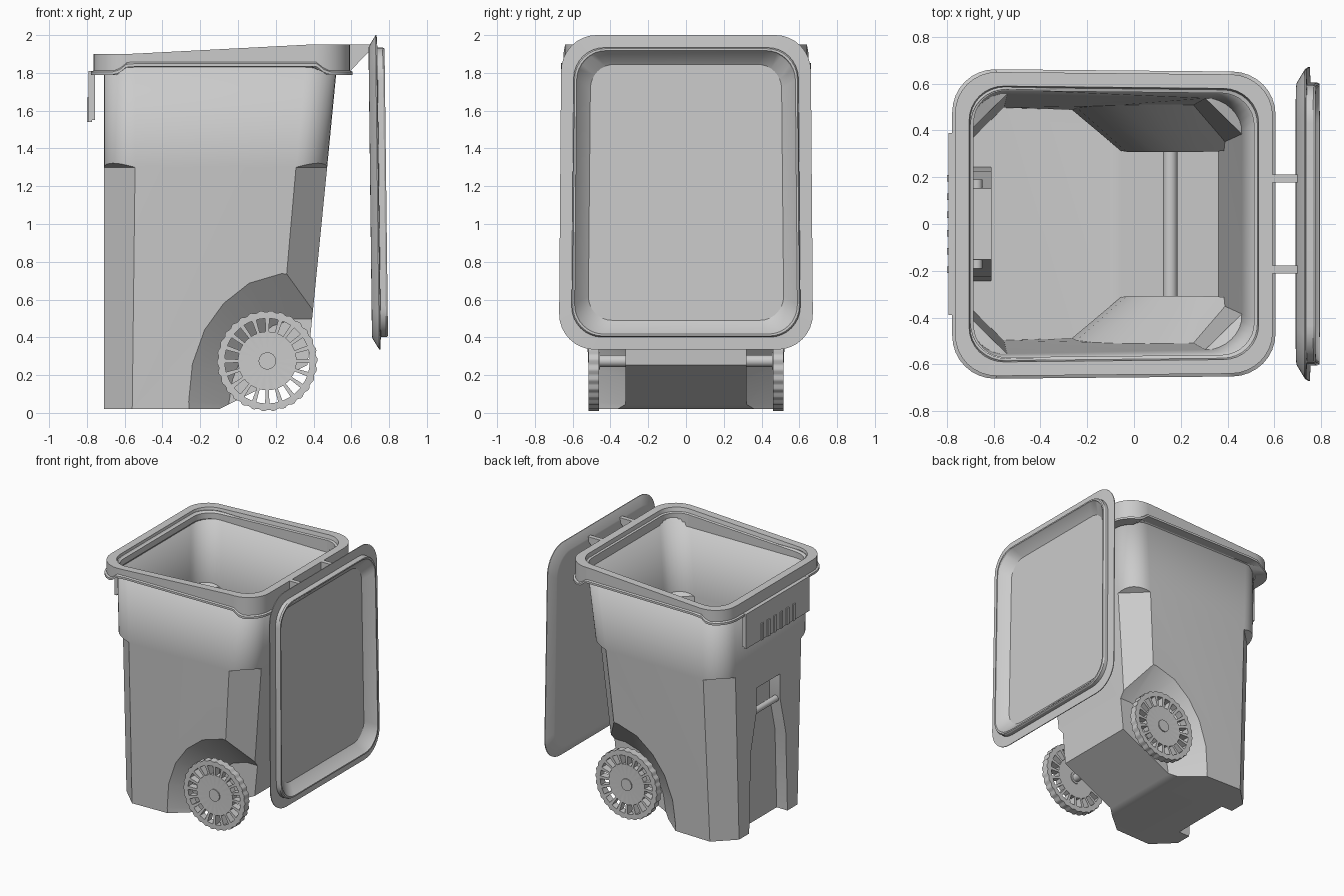
import bpy, bmesh, math
from mathutils import Vector

if "Cube" in bpy.data.objects:
    bpy.data.objects.remove(bpy.data.objects["Cube"])


def finish(bm, name):
    bmesh.ops.remove_doubles(bm, verts=bm.verts, dist=1e-5)
    bmesh.ops.recalc_face_normals(bm, faces=bm.faces)
    me = bpy.data.meshes.new(name)
    bm.to_mesh(me)
    bm.free()
    ob = bpy.data.objects.new(name, me)
    bpy.context.collection.objects.link(ob)
    return ob


def loft(name, rings, caps=True, closed=False):
    """Skin a list of equal-length vertex rings."""
    bm = bmesh.new()
    vs = [[bm.verts.new(p) for p in r] for r in rings]
    pairs = list(zip(vs, vs[1:])) + ([(vs[-1], vs[0])] if closed else [])
    for a, b in pairs:
        for i in range(len(a)):
            j = (i + 1) % len(a)
            bm.faces.new((a[i], a[j], b[j], b[i]))
    if caps and not closed:
        bm.faces.new(vs[0])
        bm.faces.new(vs[-1])
    return finish(bm, name)


def box(name, x0, x1, y0, y1, z0, z1, lean=0.0):
    return loft(name, [[(x + s, y, z) for x, y in ((x0, y0), (x1, y0), (x1, y1), (x0, y1))]
                       for z, s in ((z0, lean), (z1, 0))])


def rod(name, x, z, r, y0, y1, n=24):
    return loft(name, [[(x + r * math.cos(2 * math.pi * i / n), y, z + r * math.sin(2 * math.pi * i / n))
                        for i in range(n)] for y in (y0, y1)])


def outline(x0, x1, h0, h1, r, n=8, chamfer=False, xs=()):
    """Tapered rectangle with round or chamfered corners; returns (x, y, t along corner)."""
    pts = []
    for cx, cy, a in ((x1 - r, h0 - r, 0), (x0 + r, h0 - r, 90), (x0 + r, r - h0, 180), (x1 - r, r - h0, 270)):
        ends = [Vector((cx + r * math.cos(math.radians(a + d)), cy + r * math.sin(math.radians(a + d))))
                for d in (0, 90)]
        for i in range(n + 1):
            t = i / n
            ang = math.radians(a + 90 * t)
            p = ends[0].lerp(ends[1], t) if chamfer else (cx + r * math.cos(ang), cy + r * math.sin(ang))
            pts.append((p[0], p[1], t))
        if a == 0:
            pts += [(x, h0, 0) for x in sorted(xs, reverse=True)]
        if a == 180:
            pts += [(x, -h0, 0) for x in sorted(xs)]
    return [(x, y * (1 + (h1 / h0 - 1) * (x - x0) / (x1 - x0)), t) for x, y, t in pts]


# bin body: chamfered lower part, round-cornered upper part
low = [(x, y, 0.02) for x, y, t in outline(-.71, .345, .51, .48, .15, chamfer=True)]
mid = [(x, y, 1.3) for x, y, t in outline(-.71, .472, .57, .545, .165, chamfer=True)]
mid_up = [(x, y, 1.3 + .022 * math.sin(math.pi * t)) for x, y, t in outline(-.71, .472, .57, .545, .165)]
top = [(x, y, 1.88) for x, y, t in outline(-.71, .528, .588, .575, .165)]
body = loft("bin_body", [low, mid, mid_up, top])

# cutters: flared wheel wells, sloped underside, front grip pocket
well = [(-.25, -.2), (-.25, .06), (-.22, .25), (-.15, .42), (-.05, .55), (.08, .65), (.24, .7), (.95, .7), (.95, -.2)]
cutters = []
for s in (1, -1):
    cutters.append(loft("well_cutter", [[(.44 + k * (x - .44), s * y, k * z) for x, z in well]
                                        for k, y in ((.71, .32), (1.29, .66))]))
cutters.append(loft("underside_cutter", [[(-.1, y, .02), (.5, y, .32), (.5, y, -.2), (-.1, y, -.2)]
                                         for y in (-.7, .7)]))
half = [(.145, 1.12), (.145, .93), (.215, .64), (.24, -.1)]
pocket = half + [(-y, z) for y, z in reversed(half)]
cutters.append(loft("pocket_cutter", [[(x, y, z) for y, z in pocket] for x in (-.8, -.617)]))
for c in cutters:
    m = body.modifiers.new("cut", 'BOOLEAN')
    m.operation, m.solver, m.object = 'DIFFERENCE', 'EXACT', c
    c.hide_render = True
dg = bpy.context.evaluated_depsgraph_get()
me = bpy.data.meshes.new_from_object(body.evaluated_get(dg))
body.modifiers.clear()
body.data = me
for c in cutters:
    bpy.data.objects.remove(c)

# open the top and give the shell thickness
bm = bmesh.new()
bm.from_mesh(me)
bmesh.ops.delete(bm, geom=[f for f in bm.faces if f.calc_center_median().z > 1.87], context='FACES')
bm.to_mesh(me)
bm.free()
sol = body.modifiers.new("shell", 'SOLIDIFY')
sol.thickness, sol.offset = .012, -1


# rim collar with sloped top and raised lower edge along the sides
def ztop(x):
    return 1.9 + .05 * min(1, max(0, (x + .58) / .96))


def zbot(x):
    return 1.79 + .045 * max(0, min(1, (x + .64) / .055, (.47 - x) / .055))


def rim_ring(inset, zf):
    return [(x, y, zf(x)) for x, y, t in outline(-.777 + inset, .605 - inset, .663 - inset, .65 - inset,
                                                 .185 - .5 * inset, xs=(-.52, -.3, 0, .3, .38, .41))]


loft("rim", [rim_ring(.07, zbot), rim_ring(0, zbot), rim_ring(0, lambda x: zbot(x) + .016),
             rim_ring(.012, lambda x: zbot(x) + .022), rim_ring(.012, ztop), rim_ring(.072, ztop),
             rim_ring(.078, lambda x: ztop(x) - .03), rim_ring(.092, lambda x: ztop(x) - .035),
             rim_ring(.092, lambda x: 1.82)], closed=True)


# lid hanging open behind the bin
def lid_ring(inset, x):
    return [(x + .02 * (2 - z) / 1.67, y, z)
            for z, y, t in outline(.335 + inset, 2 - inset, .673 - inset, .66 - inset, .19 - .4 * inset)]


loft("lid", [lid_ring(.075, .69), lid_ring(.06, .692), lid_ring(0, .728), lid_ring(0, .734), lid_ring(.066, .737),
             lid_ring(.066, .765), lid_ring(.072, .775), lid_ring(.082, .775), lid_ring(.086, .765),
             lid_ring(.155, .708)])

# hinge gussets
for y in (-.195, .195):
    loft("hinge", [[(.585, y + d, 1.95), (.725, y + d, 1.95), (.7, y + d, 1.92), (.585, y + d, 1.8)]
                   for d in (-.017, .017)])

# front pull flap with ribs, and grip bar in the pocket
box("pull_flap", -.792, -.772, -.39, .39, 1.54, 1.81)
for y in (-.39, .375):
    box("flap_end", -.785, -.757, y, y + .015, 1.55, 1.81)
for i in range(6):
    y = -.195 + .078 * i
    box("flap_rib", -.8, -.78, y - .014, y + .014, 1.54, 1.67)
rod("grip_bar", -.672, .92, .024, -.19, .19)

# axle and slotted wheels
AX, AZ = .155, .275
rod("axle", AX, AZ, .031, -.48, .48)
N = 120
for s in (1, -1):
    bm = bmesh.new()
    rings = []
    for k, r in enumerate((.045, .155, .225, .243, .266)):
        ring = []
        for i in range(N):
            a = 2 * math.pi * i / N
            rr = r - (.007 if k == 4 and (i // 2) % 2 else 0)
            ring.append(bm.verts.new((AX + rr * math.cos(a), s * .46, AZ + rr * math.sin(a))))
        rings.append(ring)
    for k in range(4):
        for i in range(N):
            if k == 1 and 1 <= i % 6 <= 4:
                continue
            j = (i + 1) % N
            bm.faces.new((rings[k][i], rings[k][j], rings[k + 1][j], rings[k + 1][i]))
    ext = bmesh.ops.extrude_face_region(bm, geom=bm.faces[:], use_keep_orig=True)
    for v in [e for e in ext["geom"] if isinstance(e, bmesh.types.BMVert)]:
        r = math.hypot(v.co.x - AX, v.co.z - AZ)
        v.co.y = s * (.515 if r > .2 else .508)
    finish(bm, "wheel")
    rod("hub_cap", AX, AZ, .046, s * .455, s * .516, 16)

# smooth curved surfaces, keep edges sharp
for ob in bpy.context.scene.objects:
    ob.select_set(True)
    bpy.context.view_layer.objects.active = ob
bpy.ops.object.shade_smooth_by_angle(angle=math.radians(30))
